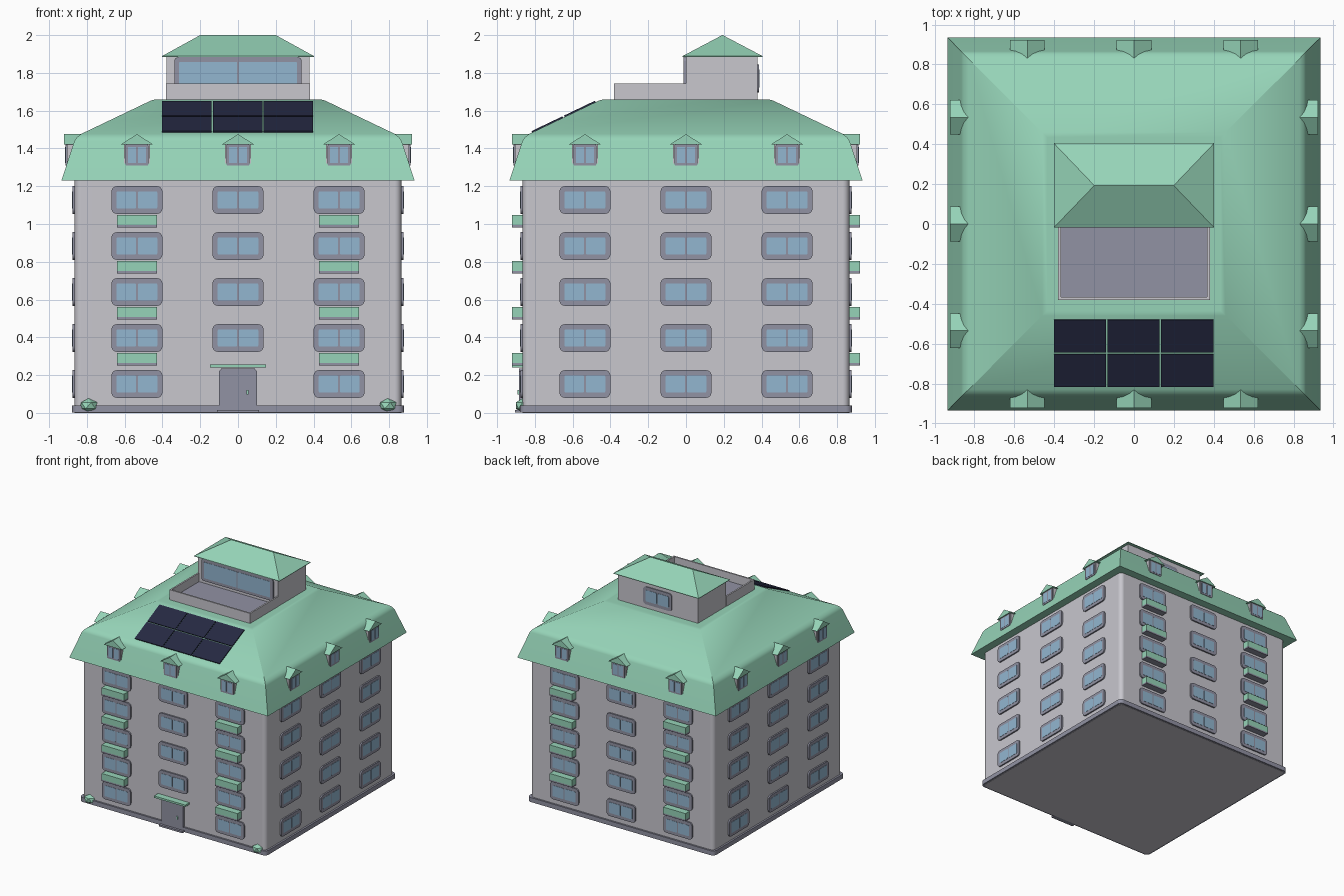
import bpy, bmesh, math
from mathutils import Matrix, Vector

if "Cube" in bpy.data.objects:
    bpy.data.objects.remove(bpy.data.objects["Cube"])


def material(name, r, g, b):
    m = bpy.data.materials.new(name)
    lin = [((c / 255 + 0.055) / 1.055) ** 2.4 for c in (r, g, b)]
    m.diffuse_color = (*lin, 1)
    m.use_nodes = True
    m.node_tree.nodes["Principled BSDF"].inputs["Base Color"].default_value = m.diffuse_color
    return m


GREEN = material("mint_green", 150, 212, 184)
WALL = material("wall_grey", 200, 199, 206)
TRIM = material("trim_grey", 145, 146, 163)
GLASS = material("glass_blue", 146, 182, 208)
PANEL = material("panel_navy", 37, 41, 66)


def finish(name, bm, mat, M=Matrix(), smooth=False):
    bmesh.ops.remove_doubles(bm, verts=bm.verts, dist=1e-5)
    bmesh.ops.recalc_face_normals(bm, faces=bm.faces)
    me = bpy.data.meshes.new(name)
    bm.to_mesh(me)
    bm.free()
    me.materials.append(mat)
    ob = bpy.data.objects.new(name, me)
    ob.matrix_world = M
    bpy.context.collection.objects.link(ob)
    if smooth:
        bpy.ops.object.select_all(action='DESELECT')
        ob.select_set(True)
        bpy.context.view_layer.objects.active = ob
        bpy.ops.object.shade_smooth_by_angle(angle=math.radians(30))
        wn = ob.modifiers.new("weighted", 'WEIGHTED_NORMAL')
        wn.keep_sharp = True
    return ob


def prism(name, pts, y0, y1, mat, M=Matrix()):
    """Outline in x/z, extruded along y."""
    bm = bmesh.new()
    a = [bm.verts.new((x, y0, z)) for x, z in pts]
    b = [bm.verts.new((x, y1, z)) for x, z in pts]
    bm.faces.new(a)
    bm.faces.new(b)
    for i in range(len(pts)):
        j = (i + 1) % len(pts)
        bm.faces.new((a[i], a[j], b[j], b[i]))
    return finish(name, bm, mat, M)


def box(name, x0, x1, y0, y1, z0, z1, mat, M=Matrix()):
    return prism(name, [(x0, z0), (x1, z0), (x1, z1), (x0, z1)], y0, y1, mat, M)


def rounded(cx, cz, hw, hh, r, n=4):
    pts = []
    for q, (sx, sz) in enumerate([(1, 1), (-1, 1), (-1, -1), (1, -1)]):
        for i in range(n + 1):
            a = math.pi / 2 * (q + i / n)
            pts.append((cx + sx * (hw - r) + r * math.cos(a),
                        cz + sz * (hh - r) + r * math.sin(a)))
    return pts


def loft(name, rings, mat, smooth=False):
    """Stack of outlines, each a list of 3D points, capped at both ends."""
    bm = bmesh.new()
    vs = [[bm.verts.new(p) for p in ring] for ring in rings]
    n = len(vs[0])
    bm.faces.new(vs[0])
    bm.faces.new(vs[-1])
    for lo, hi in zip(vs, vs[1:]):
        for i in range(n):
            j = (i + 1) % n
            bm.faces.new((lo[i], lo[j], hi[j], hi[i]))
    return finish(name, bm, mat, smooth=smooth)


def rect(hx, y0, y1, z):
    return [(-hx, y0, z), (hx, y0, z), (hx, y1, z), (-hx, y1, z)]


def rounded_block(name, h, r, z0, z1, mat):
    pts = rounded(0, 0, h, h, r)
    return loft(name, [[(x, y, z) for x, y in pts] for z in (z0, z1)], mat, True)


def window(name, cx, cz, hw, hh, y, M, border=0.027, r=0.028, gap=0.005):
    prism(name + "_frame", rounded(cx, cz, hw, hh, r), y + 0.02, y - 0.012, TRIM, M)
    pw = (hw - border - gap) / 2
    for s in (-1, 1):
        prism(name + "_pane", rounded(cx + s * (pw + gap), cz, pw, hh - border, r * 0.25, 2),
              y, y - 0.014, GLASS, M)


# Walls and plinth
rounded_block("walls", 0.865, 0.035, 0, 1.235, WALL)
rounded_block("plinth", 0.88, 0.035, 0.002, 0.04, TRIM)

# Mansard roof
profile = [(0.935, 1.23), (0.866, 1.44), (0.852, 1.46), (0.83, 1.477),
           (0.46, 1.654), (0.435, 1.66)]
loft("main_roof", [rect(h, -h, h, z) for h, z in profile], GREEN, True)

# Windows, balconies and dormers on the four sides
COLS = (-0.535, 0, 0.535)
for side in range(4):
    M = Matrix.Rotation(side * math.pi / 2, 4, 'Z')
    for x in COLS:
        for row in range(5):
            z = 0.153 + row * 0.2435
            if not (side == 0 and x == 0 and row == 0):
                window("window", x, z, 0.135, 0.073, -0.865, M)
            if side % 2 == 0 and x and row:
                t = 0.317 + (row - 1) * 0.2435
                box("balcony_front", x - 0.105, x + 0.105, -0.922, -0.86, t - 0.052, t, GREEN, M)
                box("balcony_slab", x - 0.105, x + 0.105, -0.922, -0.86, t - 0.065, t - 0.052, TRIM, M)
        box("dormer_body", x - 0.068, x + 0.068, -0.905, -0.80, 1.305, 1.42, WALL, M)
        window("dormer_window", x, 1.365, 0.06, 0.056, -0.901, M, 0.013, 0.006, 0.006)
        prism("dormer_roof", [(x - 0.087, 1.42), (x + 0.087, 1.42), (x, 1.476)],
              -0.922, -0.80, GREEN, M)

# Entrance
prism("door", [(-0.1, 0.012), (0.1, 0.012), (0.1, 0.22), (0.088, 0.235),
               (-0.088, 0.235), (-0.1, 0.22)], -0.885, -0.85, TRIM)
box("door_handle", 0.044, 0.056, -0.893, -0.88, 0.097, 0.122, GREEN)
box("door_canopy", -0.147, 0.147, -0.92, -0.86, 0.241, 0.257, GREEN)
box("door_step", -0.11, 0.11, -0.905, -0.86, 0.001, 0.016, TRIM)

# Bushes
for s in (-1, 1):
    bm = bmesh.new()
    bmesh.ops.create_icosphere(bm, subdivisions=1, radius=1)
    bmesh.ops.scale(bm, vec=Vector((0.052, 0.042, 0.038)), verts=bm.verts)
    bmesh.ops.translate(bm, vec=Vector((s * 0.792, -0.865, 0.039)), verts=bm.verts)
    finish("bush", bm, GREEN)

# Roof terrace
box("terrace_floor", -0.372, 0.372, -0.372, 0.01, 1.65, 1.672, TRIM)
box("parapet_front", -0.38, 0.38, -0.38, -0.367, 1.65, 1.745, WALL)
for s in (-1, 1):
    box("parapet_side", s * 0.38, s * 0.367, -0.367, 0.0, 1.65, 1.745, WALL)

# Penthouse
box("penthouse_walls", -0.378, 0.378, 0, 0.378, 1.65, 1.89, WALL)
window("penthouse_front_window", 0, 1.79, 0.337, 0.093, 0, Matrix(), 0.025, 0.02)
window("penthouse_back_window", 0, 1.77, 0.135, 0.075, -0.374,
       Matrix.Rotation(math.pi, 4, 'Z'))
loft("penthouse_roof", [rect(0.402, -0.018, 0.405, 1.885), rect(0.402, -0.018, 0.405, 1.889),
                        rect(0.2, 0.192, 0.194, 2.0)], GREEN)

# Solar panels lying on the front slope
slope = math.atan2(0.177, 0.37)
length = 0.335 / math.cos(slope)
M = Matrix.Translation((0, -0.815, 1.4865)) @ Matrix.Rotation(slope, 4, 'X')
for c in range(3):
    for r in range(2):
        x, y = -0.402 + c * 0.269, r * (length + 0.01) / 2
        box("solar_panel", x, x + 0.262, y, y + (length - 0.01) / 2, -0.002, 0.006, PANEL, M)
